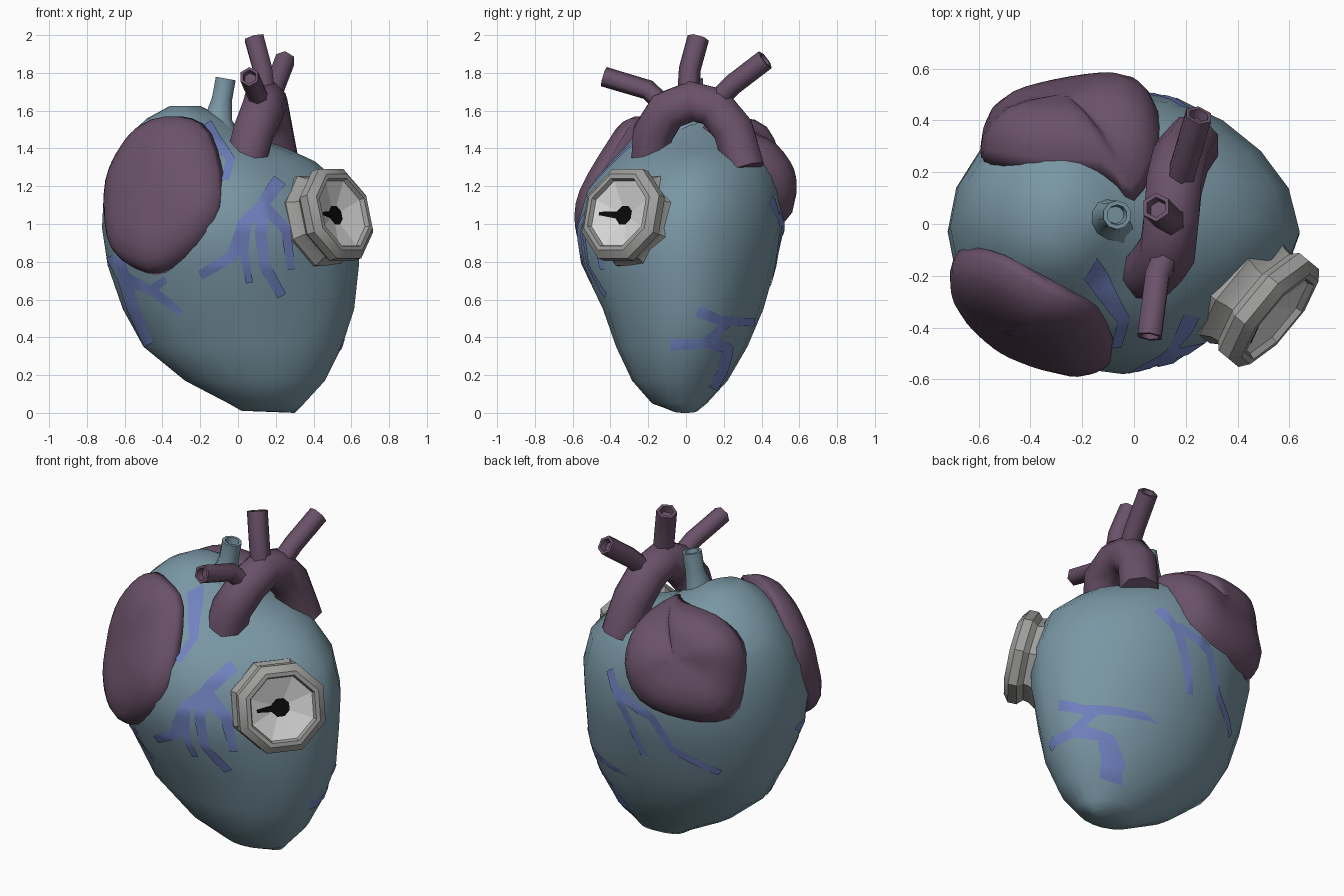
import bpy, bmesh, math
from mathutils import Vector
from mathutils.bvhtree import BVHTree

if "Cube" in bpy.data.objects:
    bpy.data.objects.remove(bpy.data.objects["Cube"])


def material(name, rgb):
    m = bpy.data.materials.new(name)
    m.diffuse_color = (*rgb, 1)
    m.use_nodes = True
    m.node_tree.nodes["Principled BSDF"].inputs["Base Color"].default_value = m.diffuse_color
    return m


BLUE = material("slate_blue", (0.19, 0.305, 0.37))
PURPLE = material("dusky_purple", (0.145, 0.083, 0.142))
VEIN = material("vein_blue", (0.165, 0.225, 0.53))
GREY = material("metal_grey", (0.345, 0.345, 0.335))
LIGHT = material("light_metal", (0.68, 0.68, 0.68))
BLACK = material("black", (0.003, 0.003, 0.003))


def make(name, verts, faces, mats, angle=180, toward=None, rule=None):
    """Mesh object; fixes normals, smooths below angle, sets materials by rule."""
    me = bpy.data.meshes.new(name)
    me.from_pydata([tuple(v) for v in verts], [], faces)
    for m in mats:
        me.materials.append(m)
    if rule:
        for p in me.polygons:
            p.material_index = rule(p.index)
    bm = bmesh.new()
    bm.from_mesh(me)
    if toward is None:
        bmesh.ops.recalc_face_normals(bm, faces=bm.faces)
    else:
        bm.normal_update()
        bmesh.ops.reverse_faces(bm, faces=[f for f in bm.faces if f.normal.dot(toward) < 0])
    bm.to_mesh(me)
    bm.free()
    me.shade_smooth()
    if angle < 180:
        me.set_sharp_from_angle(angle=math.radians(angle))
    ob = bpy.data.objects.new(name, me)
    bpy.context.collection.objects.link(ob)
    return ob


def loft(rings, cap0=True, cap1=True):
    """Join equal rings of points with quads."""
    n = len(rings[0])
    verts = [v for r in rings for v in r]
    faces = [(k * n + i, k * n + (i + 1) % n, (k + 1) * n + (i + 1) % n, (k + 1) * n + i)
             for k in range(len(rings) - 1) for i in range(n)]
    if cap0:
        faces.append(tuple(range(n))[::-1])
    if cap1:
        faces.append(tuple(range(len(verts) - n, len(verts))))
    return verts, faces


# Heart body: z, x range, y range of each cross-section
sections = [(0.01, 0.02, 0.30, -0.07, 0.06), (0.05, -0.05, 0.35, -0.18, 0.11),
            (0.17, -0.28, 0.46, -0.285, 0.22), (0.35, -0.50, 0.55, -0.37, 0.325),
            (0.55, -0.61, 0.615, -0.44, 0.41), (0.78, -0.69, 0.64, -0.55, 0.475),
            (0.98, -0.72, 0.64, -0.58, 0.52), (1.18, -0.71, 0.58, -0.52, 0.50),
            (1.33, -0.67, 0.41, -0.40, 0.46), (1.40, -0.63, 0.26, -0.33, 0.41),
            (1.47, -0.58, 0.06, -0.27, 0.33), (1.56, -0.48, -0.07, -0.19, 0.24),
            (1.625, -0.36, -0.20, -0.08, 0.12)]
rings = []
for z, x0, x1, y0, y1 in sections:
    ring = []
    for i in range(20):
        a = math.tau * i / 20
        c, s = math.cos(a), math.sin(a)
        k = 1
        if c > 0:  # the right side is flatter, most of all in front under the port
            k -= (0.12 if s < 0 else 0.04) * (2 * s * c) ** 2 * min(1, max(0, (z - 0.35) / 0.5))
        ring.append(Vector(((x0 + x1) / 2 + (x1 - x0) / 2 * c * k, (y0 + y1) / 2 + (y1 - y0) / 2 * s * k,
                            z - (0.01 * max(0, c) if z < 0.02 else 0))))
    rings.append(ring)
bv, bf = loft(rings)
make("heart_body", bv, bf, [BLUE])
body_tree = BVHTree.FromPolygons(bv, bf)


# Atria: domed lobes swelling from an outline lying on the body
def lobe(name, edge, normal, bulge):
    edge = [Vector(e) for e in edge]
    n = len(edge)
    nrm = Vector(normal).normalized()
    mid = sum(edge, Vector()) / n
    fine = []
    for i in range(n):
        a, b, c, d = (edge[(i + k) % n] for k in (-1, 0, 1, 2))
        for t in (0, 1 / 3, 2 / 3):
            fine.append(0.5 * (2 * b + (c - a) * t + (2 * a - 5 * b + 4 * c - d) * t * t
                               + (3 * b - a - 3 * c + d) * t ** 3))
    rs = [[mid.lerp(p, r) + nrm * bulge * math.sqrt(max(0, 1 - r ** 4)) for p in fine]
          for r in (1, 0.985, 0.94, 0.85, 0.65, 0.4, 0.12)]
    v, f = loft(rs)
    make(name, v, f, [PURPLE])


lobe("front_atrium",
     [(-0.30, -0.24, 1.57), (-0.14, -0.32, 1.48), (-0.07, -0.50, 1.17), (-0.14, -0.53, 0.95),
      (-0.33, -0.47, 0.77), (-0.48, -0.39, 0.74), (-0.64, -0.24, 0.85), (-0.68, -0.13, 1.08),
      (-0.65, -0.09, 1.30), (-0.50, -0.12, 1.52)],
     (-0.6, -0.78, 0.12), 0.17)
lobe("back_atrium",
     [(-0.59, 0.24, 1.20), (-0.55, 0.23, 1.42), (-0.36, 0.20, 1.53), (-0.12, 0.19, 1.54),
      (0.0, 0.09, 1.51), (0.10, 0.28, 1.40), (0.09, 0.42, 1.20), (-0.03, 0.44, 1.00),
      (-0.30, 0.40, 0.94), (-0.54, 0.33, 0.99)],
     (-0.15, 0.92, 0.3), 0.235)


# Vessels: tubes with hollow ends, or plain if hollow is off
def tube(name, path, radii, mat, sides=8, hollow=True):
    pts = [Vector(p) for p in path]
    rs = []

    def ring(c, t, r):
        u = (Vector((1, 0, 0)) - t * t.x).normalized()
        w = t.cross(u)
        return [c + r * (math.cos(a) * u + math.sin(a) * w)
                for a in (math.tau * (i + 0.5) / sides for i in range(sides))]

    for i, p in enumerate(pts):
        t = (pts[min(i + 1, len(pts) - 1)] - pts[max(i - 1, 0)]).normalized()
        rs.append(ring(p, t, radii[i]))
    if hollow:
        rs.append(ring(pts[-1], t, radii[-1] * 0.7))
        rs.append(ring(pts[-1] - t * 0.04, t, radii[-1] * 0.6))
    v, f = loft(rs)
    make(name, v, f, [mat], 65)


tube("aortic_arch", [(0.035, -0.185, 1.30), (0.08, -0.175, 1.48), (0.13, -0.10, 1.60), (0.145, 0.03, 1.65),
                     (0.155, 0.15, 1.62), (0.18, 0.25, 1.50), (0.22, 0.31, 1.29)],
     [0.115] * 7, PURPLE, 8, False)
for nm, path, r in (
        ("front_branch", [(0.13, -0.11, 1.62), (0.09, -0.20, 1.71), (0.06, -0.435, 1.78)], 0.053),
        ("middle_branch", [(0.15, 0.01, 1.66), (0.13, 0.02, 1.82), (0.085, 0.065, 1.985)], 0.058),
        ("rear_branch", [(0.17, 0.15, 1.64), (0.20, 0.25, 1.74), (0.25, 0.42, 1.87)], 0.056)):
    tube(nm, path, [r] * 3, PURPLE, 6)
tube("upper_vein_tube", [(-0.10, 0.0, 1.43), (-0.105, 0.02, 1.55), (-0.085, 0.035, 1.66), (-0.065, 0.035, 1.77)],
     [0.14, 0.078, 0.056, 0.056], BLUE, 10)


# Painted veins: thin strips projected on the body along a viewing direction
def vein(name, pts, axis, sign, width):
    """pts are (across, z); axis 1 projects along y, axis 0 along x."""
    side = Vector((1, 0, 0)) if axis else Vector((0, 1, 0))
    d = Vector((0, -sign, 0)) if axis else Vector((-sign, 0, 0))
    path = [Vector(p) for p in pts]
    dense = []
    for a, b in zip(path, path[1:]):
        k = max(2, int((b - a).length / 0.025))
        dense += [a.lerp(b, i / k) for i in range(k)]
    dense.append(path[-1])
    verts, faces = [], []
    for i, p in enumerate(dense):
        t = (dense[min(i + 2, len(dense) - 1)] - dense[max(i - 2, 0)]).normalized()
        w = width * (1 - 0.35 * i / len(dense)) / 2
        row = []
        for s in (-1, -0.33, 0.33, 1):
            q = p + Vector((-t.y, t.x)) * w * s
            hit, nrm, _, _ = body_tree.ray_cast(side * q.x + Vector((0, 0, q.y)) - d * 3, d)
            if hit is None:
                break
            row.append(hit + (nrm if nrm.dot(d) < 0 else -nrm) * 0.005)
        if len(row) == 4:
            verts += row
    for i in range(len(verts) // 4 - 1):
        faces += [(4 * i + j, 4 * i + j + 1, 4 * i + j + 5, 4 * i + j + 4) for j in range(3)]
    make(name, verts, faces, [VEIN], toward=-d)


front = [([(0.22, 1.23), (0.14, 1.12), (0.12, 0.95), (0.14, 0.78), (0.23, 0.62)], 0.075),
         ([(0.14, 1.10), (0.03, 1.0), (-0.03, 0.83), (-0.20, 0.73)], 0.075),
         ([(0.04, 0.99), (0.03, 0.85), (0.06, 0.69)], 0.055),
         ([(0.15, 1.08), (0.25, 0.97), (0.28, 0.76)], 0.06),
         ([(-0.17, 1.53), (-0.12, 1.45), (-0.04, 1.34), (-0.07, 1.23)], 0.06),
         ([(-0.67, 0.86), (-0.60, 0.72), (-0.55, 0.55), (-0.46, 0.34)], 0.08),
         ([(-0.60, 0.72), (-0.44, 0.64), (-0.30, 0.53)], 0.06),
         ([(-0.46, 0.65), (-0.38, 0.71)], 0.05)]
right = [([(0.06, 0.54), (0.18, 0.49), (0.36, 0.48)], 0.06),
         ([(-0.08, 0.36), (0.10, 0.37), (0.22, 0.48)], 0.06),
         ([(0.12, 0.38), (0.22, 0.34), (0.19, 0.22), (0.14, 0.13)], 0.07)]
back = [([(0.20, 1.13), (0.10, 1.0), (0.03, 0.85), (-0.03, 0.67)], 0.07),
        ([(0.10, 1.04), (-0.12, 0.95), (-0.22, 0.76), (-0.44, 0.62)], 0.065)]
for label, group, axis, sign in (("front", front, 1, -1), ("right", right, 0, 1), ("back", back, 1, 1)):
    for i, (pts, w) in enumerate(group):
        vein(f"{label}_vein_{i + 1}", pts, axis, sign, w)

# Octagonal metal port with a concave face and keyhole
N = Vector((0.74, -0.61, 0.25)).normalized()
U = Vector((0, 0, 1)).cross(N).normalized()
W = N.cross(U)
O = Vector((0.555, -0.36, 1.06))


def port(d, x, y):
    return O + N * d + U * x + W * y


def octagon(d, r):
    return [port(d, r * math.cos(a), r * math.sin(a))
            for a in (math.tau * (i + 0.5) / 8 for i in range(8))]


housing = [(-0.34, 0.20), (-0.26, 0.25), (-0.17, 0.265), (-0.13, 0.24), (-0.10, 0.235),
           (-0.07, 0.265), (-0.02, 0.265), (0.012, 0.225), (0.012, 0.20), (-0.012, 0.19)]
face = [(-0.012, 0.19), (-0.05, 0.055), (-0.054, 0.004)]
v, f = loft([octagon(*p) for p in housing], True, False)
make("port_housing", v, f, [GREY], 30)
v, f = loft([octagon(*p) for p in face], False, True)
make("port_face", v, f, [LIGHT, BLACK], 10, toward=N, rule=lambda i: int(i >= 8))


# Keyhole slot lying on the left facet of the face
def on_face(x, y):
    c = math.cos(math.pi / 8)
    return port(-0.05 + 0.038 * (-x / c - 0.055) / 0.135 + 0.004, x, y)


make("keyhole_slot", [on_face(*p) for p in ((-0.045, 0.02), (-0.09, 0.015), (-0.145, 0.009),
                                            (-0.145, -0.009), (-0.09, -0.015), (-0.045, -0.02))],
     [(0, 1, 4, 5), (1, 2, 3, 4)], [BLACK], toward=N)
